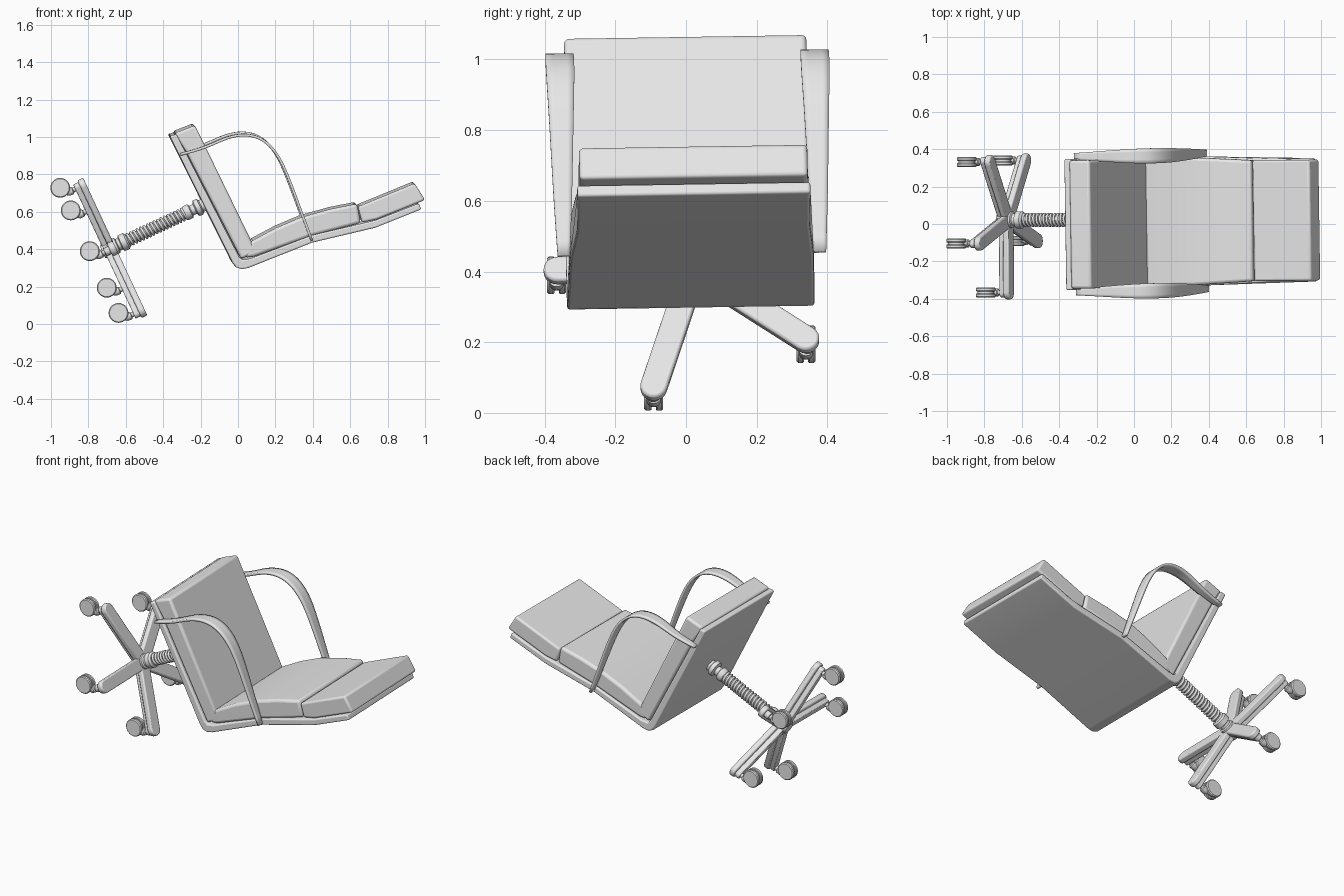
import bpy, bmesh, math
from mathutils import Matrix, Vector

if "Cube" in bpy.data.objects:
    bpy.data.objects.remove(bpy.data.objects["Cube"])

grey = bpy.data.materials.new("grey")
grey.diffuse_color = (0.8, 0.8, 0.8, 1)
grey.use_nodes = True
grey.node_tree.nodes["Principled BSDF"].inputs["Base Color"].default_value = grey.diffuse_color

# Seat assembly leans very slightly; base frame is tilted along the column
LEAN = (Matrix.Translation((0, 0.018, 0)) @ Matrix.Rotation(math.radians(0.85), 4, 'Z')
        @ Matrix.Rotation(math.radians(0.9), 4, 'X'))
A = math.radians(65)
U, N = Vector((math.cos(A), 0, -math.sin(A))), Vector((math.sin(A), 0, math.cos(A)))
BASE = Matrix(((U.x, 0, N.x, -0.67), (0, 1, 0, 0.022), (U.z, 0, N.z, 0.41), (0, 0, 0, 1)))


def finish(name, bm, matrix, bevel=0, segments=3, angle=35):
    bm.transform(matrix)
    bmesh.ops.recalc_face_normals(bm, faces=bm.faces[:])
    me = bpy.data.meshes.new(name)
    bm.to_mesh(me)
    bm.free()
    ob = bpy.data.objects.new(name, me)
    bpy.context.collection.objects.link(ob)
    me.materials.append(grey)
    if bevel:
        m = ob.modifiers.new("round", 'BEVEL')
        m.width, m.segments, m.limit_method = bevel, segments, 'ANGLE'
        m.angle_limit = math.radians(40)
    bpy.ops.object.select_all(action='DESELECT')
    bpy.context.view_layer.objects.active = ob
    ob.select_set(True)
    bpy.ops.object.shade_smooth_by_angle(angle=math.radians(angle))
    return ob


def half_width(x):
    if x < 0.3:
        return 0.347
    return 0.347 - 0.02 * min(1, (x - 0.3) / 0.34)


def panel(name, profile, inset, bevel):
    """Side profile (x, z) swept across the chair, narrowing to the head end."""
    bm = bmesh.new()
    sides = [[bm.verts.new((x, s * (half_width(x) - inset), z)) for x, z in profile]
             for s in (-1, 1)]
    bm.faces.new(sides[0])
    bm.faces.new(sides[1][::-1])
    n = len(profile)
    for i in range(n):
        j = (i + 1) % n
        bm.faces.new((sides[0][i], sides[0][j], sides[1][j], sides[1][i]))
    return finish(name, bm, LEAN, bevel)


def lathe(name, profile, matrix, steps=28):
    """Profile (radius, height) spun about local Z."""
    bm = bmesh.new()
    vs = [bm.verts.new((r, 0, h)) for r, h in profile]
    es = [bm.edges.new(p) for p in zip(vs, vs[1:])]
    bmesh.ops.spin(bm, geom=vs + es, cent=(0, 0, 0), axis=(0, 0, 1),
                   angle=2 * math.pi, steps=steps)
    bmesh.ops.remove_doubles(bm, verts=bm.verts[:], dist=1e-5)
    return finish(name, bm, matrix)


def bar(name, length, width, z0, z1, matrix, bevel):
    """Flat bar from the origin along X with a round tip."""
    r = width / 2
    outline = [(0, -r)] + [(length - r + r * math.cos(t), r * math.sin(t))
               for t in [math.radians(-90 + 18 * k) for k in range(11)]] + [(0, r)]
    bm = bmesh.new()
    face = bm.faces.new([bm.verts.new((x, y, z0)) for x, y in outline])
    ext = bmesh.ops.extrude_face_region(bm, geom=[face])
    bmesh.ops.translate(bm, vec=(0, 0, z1 - z0),
                        verts=[v for v in ext['geom'] if isinstance(v, bmesh.types.BMVert)])
    return finish(name, bm, matrix, bevel, 2)


# Bent shell under the cushions
panel("shell", [(-0.37, 1.01), (-0.035, 0.335), (-0.015, 0.308), (0.015, 0.298),
                (0.05, 0.305), (0.39, 0.44), (0.73, 0.52), (0.975, 0.618),
                (0.962, 0.65), (0.73, 0.56), (0.39, 0.48), (0.06, 0.355),
                (0.02, 0.348), (0.0, 0.365), (-0.335, 1.02)], -0.003, 0.008)

# Cushions
panel("seat_cushion", [(-0.345, 1.025), (-0.235, 1.068), (0.095, 0.39),
                       (0.012, 0.352), (-0.285, 0.93)], 0.004, 0.014)
panel("back_cushion", [(0.03, 0.36), (0.06, 0.445), (0.2, 0.52), (0.33, 0.575),
                       (0.49, 0.62), (0.632, 0.648), (0.652, 0.545), (0.39, 0.477),
                       (0.08, 0.365)], 0.004, 0.016)
panel("head_cushion", [(0.636, 0.632), (0.94, 0.757), (0.995, 0.668), (0.735, 0.563),
                       (0.658, 0.548)], 0.004, 0.012)

# Arm bands, widest over the top
ARM = [(-0.315, 0.912), (-0.18, 0.947), (-0.08, 0.998), (0.015, 1.022), (0.11, 1.008),
       (0.19, 0.94), (0.25, 0.83), (0.33, 0.61), (0.39, 0.45)]
for s, side in ((-1, "right"), (1, "left")):
    bm = bmesh.new()
    rows = []
    for i, (x, z) in enumerate(ARM):
        k = math.sin(math.pi * i / (len(ARM) - 1))
        rows.append([bm.verts.new((x, s * y, z)) for y in (0.345 - 0.025 * k, 0.38 + 0.022 * k)])
    for a, b in zip(rows, rows[1:]):
        bm.faces.new((a[0], a[1], b[1], b[0]))
    arm = finish(side + "_arm", bm, LEAN)
    sub = arm.modifiers.new("curve", 'SUBSURF')
    sub.levels = sub.render_levels = 2
    sub.boundary_smooth = 'PRESERVE_CORNERS'
    thick = arm.modifiers.new("thickness", 'SOLIDIFY')
    thick.thickness, thick.offset = 0.014, 0

# Column: hub, inner rod and seat mount
lathe("hub", [(0, -0.06), (0.034, -0.06), (0.044, -0.045), (0.044, 0.025), (0.034, 0.03),
              (0.034, 0.045), (0.046, 0.05), (0.046, 0.08), (0.036, 0.09), (0, 0.09)], BASE)
lathe("column_rod", [(0, 0.08), (0.027, 0.08), (0.027, 0.45), (0, 0.45)], BASE)
lathe("seat_mount", [(0, 0.425), (0.036, 0.425), (0.04, 0.432), (0.04, 0.458), (0.028, 0.464),
                     (0.028, 0.485), (0.046, 0.492), (0.046, 0.515), (0.034, 0.522),
                     (0.034, 0.56), (0, 0.56)], BASE)

# Coil spring round the rod
TURNS, STEPS = 17, 18
curve = bpy.data.curves.new("coil_spring", 'CURVE')
curve.dimensions, curve.bevel_depth, curve.bevel_resolution = '3D', 0.0075, 1
curve.use_fill_caps = True
spline = curve.splines.new('POLY')
spline.points.add(TURNS * STEPS)
for i, p in enumerate(spline.points):
    t = 2 * math.pi * i / STEPS
    h = 0.088 + 0.34 * i / (TURNS * STEPS)
    p.co = (*(BASE @ Vector((0.031 * math.cos(t), 0.031 * math.sin(t), h))), 1)
    p.radius = 1
spline.use_smooth = True
curve.materials.append(grey)
bpy.context.collection.objects.link(bpy.data.objects.new("coil_spring", curve))

# Five legs, each with a rib below and a twin-wheel caster
for i in range(5):
    a = math.radians(-17 + 72 * i)
    turn = BASE @ Matrix.Rotation(a, 4, 'Z')
    bar(f"leg_{i}", 0.425, 0.076, -0.02, 0.014, turn, 0.007)
    bar(f"leg_rib_{i}", 0.415, 0.044, -0.05, -0.018, turn, 0.005)
    tip = Vector((0.388 * math.cos(a), 0.388 * math.sin(a), 0))
    lathe(f"caster_stem_{i}", [(0, -0.04), (0.014, -0.04), (0.014, -0.062), (0.021, -0.066),
                               (0.021, -0.09), (0.012, -0.105), (0, -0.105)],
          BASE @ Matrix.Translation(tip), 16)
    axle = (BASE @ Matrix.Translation(tip + Vector((-0.04, 0, -0.12)))
            @ Matrix.Rotation(math.pi / 2, 4, 'X'))
    lathe(f"caster_hood_{i}", [(0, -0.008), (0.043, -0.008), (0.043, 0.008), (0, 0.008)], axle)
    for s in (-1, 1):
        lathe(f"caster_wheel_{i}_{'a' if s < 0 else 'b'}",
              [(0, s * 0.006), (0.05, s * 0.006), (0.053, s * 0.01), (0.053, s * 0.022),
               (0.048, s * 0.027), (0, s * 0.027)], axle)
